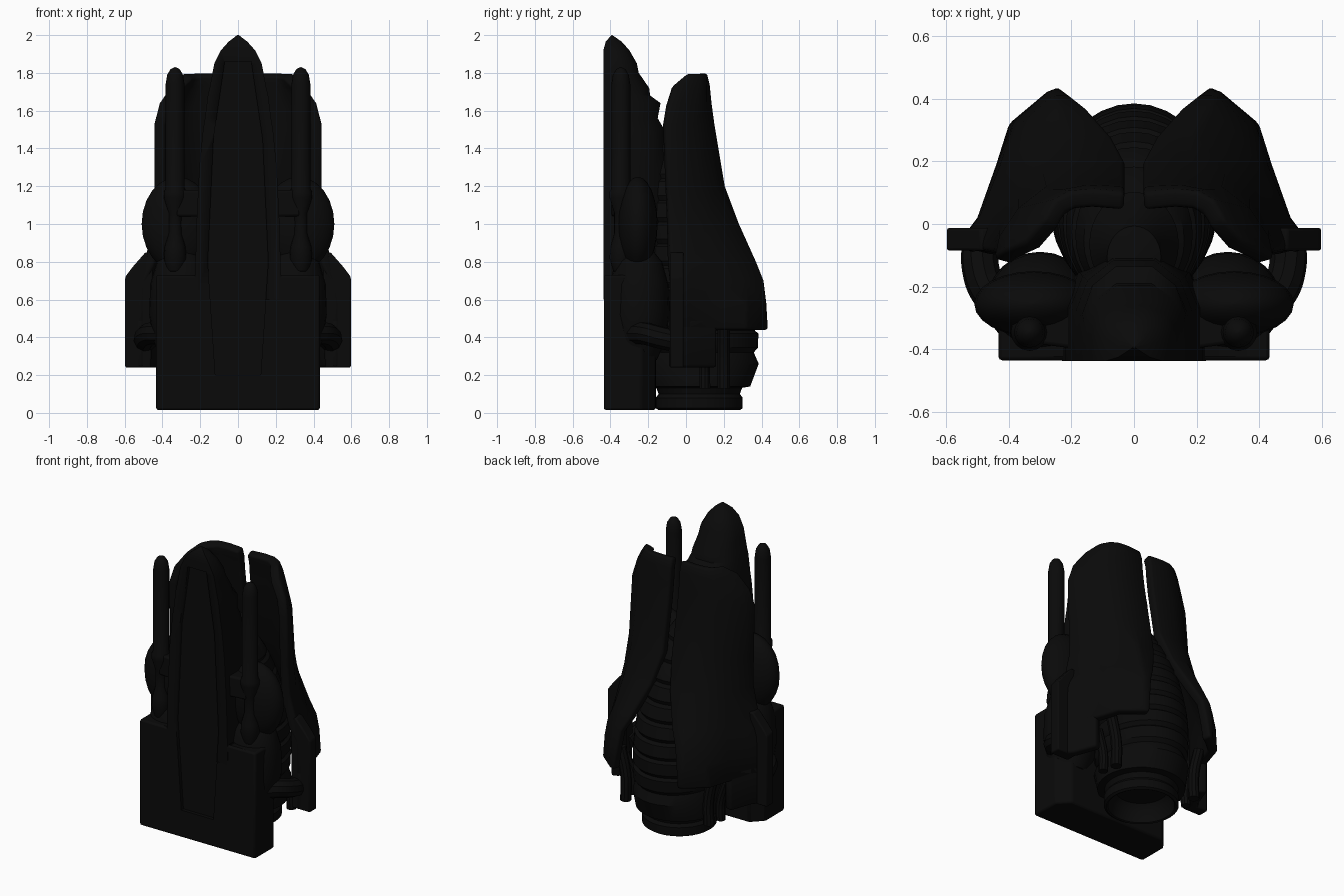
import bpy, bmesh, math
from mathutils import Vector

if "Cube" in bpy.data.objects:
    bpy.data.objects.remove(bpy.data.objects["Cube"])

black = bpy.data.materials.new("near_black")
black.diffuse_color = (0.003, 0.003, 0.003, 1)
black.use_nodes = True
black.node_tree.nodes["Principled BSDF"].inputs["Base Color"].default_value = black.diffuse_color


def finish(ob, angle=35):
    ob.data.materials.append(black)
    bpy.context.view_layer.objects.active = ob
    bpy.ops.object.select_all(action='DESELECT')
    ob.select_set(True)
    bpy.ops.object.shade_smooth_by_angle(angle=math.radians(angle))
    return ob


def mesh(name, verts, faces, angle=35):
    me = bpy.data.meshes.new(name)
    me.from_pydata(verts, [], faces)
    bm = bmesh.new()
    bm.from_mesh(me)
    bmesh.ops.recalc_face_normals(bm, faces=bm.faces)
    bm.to_mesh(me)
    bm.free()
    ob = bpy.data.objects.new(name, me)
    bpy.context.collection.objects.link(ob)
    return finish(ob, angle)


def loft(name, rows, closed=True, caps=True, angle=35):
    n = len(rows[0])
    faces = []
    for i in range(len(rows) - 1):
        for j in range(n if closed else n - 1):
            k = (j + 1) % n
            faces.append((i*n + j, i*n + k, (i+1)*n + k, (i+1)*n + j))
    if caps:
        faces += [tuple(range(n)), tuple(range((len(rows)-1)*n, len(rows)*n))]
    return mesh(name, [p for r in rows for p in r], faces, angle)


def ring(cx, cy, rx, ry, z, sides):
    return [(cx + rx*math.cos(2*math.pi*i/sides), cy + ry*math.sin(2*math.pi*i/sides), z)
            for i in range(sides)]


def lathe(name, cx, cy, profile, sides=24, sy=1.0):
    return loft(name, [ring(cx, cy, r, r*sy, z, sides) for r, z in profile])


def prism(name, pts, z0, z1):
    return loft(name, [[(x, y, z) for x, y in pts] for z in (z0, z1)])


def bevel(ob, w, seg=2):
    m = ob.modifiers.new("bevel", 'BEVEL')
    m.width, m.segments, m.limit_method = w, seg, 'ANGLE'
    return ob


def mirror(ob):
    m = ob.modifiers.new("mirror", 'MIRROR')
    m.use_mirror_merge = False
    return ob


def shell(name, rows):
    """Open curved panel, thickened towards the engine and mirrored."""
    ob = loft(name, rows, closed=False, caps=False, angle=50)
    me = ob.data
    if sum(p.normal.dot(Vector((p.center.x, p.center.y, 0))) for p in me.polygons) < 0:
        me.flip_normals()
    s = ob.modifiers.new("thickness", 'SOLIDIFY')
    s.thickness, s.offset = .06, -1
    return mirror(bevel(ob, .015))


def tube(name, pts, r):
    cu = bpy.data.curves.new(name, 'CURVE')
    cu.dimensions, cu.bevel_depth, cu.bevel_resolution = '3D', r, 3
    cu.use_fill_caps = True
    cu.resolution_u = 6
    sp = cu.splines.new('BEZIER')
    sp.bezier_points.add(len(pts) - 1)
    for b, p in zip(sp.bezier_points, pts):
        b.co = p
        b.handle_left_type = b.handle_right_type = 'AUTO'
    ob = bpy.data.objects.new(name, cu)
    bpy.context.collection.objects.link(ob)
    bpy.context.view_layer.objects.active = ob
    bpy.ops.object.select_all(action='DESELECT')
    ob.select_set(True)
    bpy.ops.object.convert(target='MESH')
    return finish(bpy.context.object)


# base housing with chamfered back corners
base = bevel(prism("base_housing", [(-.433, -.435), (.433, -.435), (.433, -.235), (.36, -.16),
                                    (-.36, -.16), (-.433, -.235)], .015, .73), .012)

# spine: (height, half width, back y), with stepped ribs near the top
spine_rows = [(.6, .23, -.08), (1.0, .22, -.08), (1.3, .205, -.10), (1.5, .185, -.115),
              (1.56, .175, -.15), (1.64, .165, -.135), (1.68, .16, -.19), (1.72, .15, -.195),
              (1.80, .135, -.25), (1.85, .125, -.26), (1.92, .09, -.3), (1.965, .05, -.34),
              (2.0, .004, -.39)]


def spine_row(z, w, b):
    f = -.437 if z < 1.93 else (-.425 if z < 1.99 else -.395)
    return [(-w, f, z), (w, f, z), (w, (f+b)/2, z), (w*.8, b-(b-f)*.2, z), (w*.35, b, z),
            (-w*.35, b, z), (-w*.8, b-(b-f)*.2, z), (-w, (f+b)/2, z)]


spine = loft("spine", [spine_row(*r) for r in spine_rows])


# long tapered recess down the front
def recess_row(y):
    return [(-.12, y, .2), (.12, y, .2), (.16, y, .8), (.13, y, 1.45), (.07, y, 1.86),
            (-.07, y, 1.86), (-.13, y, 1.45), (-.16, y, .8)]


cutter = loft("recess_cutter", [recess_row(-.5), recess_row(-.412)])
cutter.hide_render = True
cutter.hide_viewport = True
cutter.display_type = 'WIRE'
for ob in (base, spine):
    m = ob.modifiers.new("recess", 'BOOLEAN')
    m.operation, m.object, m.solver = 'DIFFERENCE', cutter, 'EXACT'

# ribbed engine body, oval in plan and leaning forward into the spine at the top
prof = [(.21, .13), (.27, .14), (.315, .26)]
for i in range(9):
    z = .32 + i*.115
    env = lambda t: .315*math.sqrt(max(.05, 1 - ((t - .5)/.9)**2))
    prof += [(env(z) - .02, z), (env(z + .025), z + .025), (env(z + .1), z + .1)]
prof += [(.1, 1.42), (.01, 1.44)]
loft("engine_body", [ring(0, .07 - .2*max(0, z - .5)**1.5, r*(.86 if z > .2 else 1), r, z, 32)
                     for r, z in prof])

# exhaust nozzle with hollow mouth
lathe("nozzle", 0, .07, [(.15, .14), (.19, .10), (.205, .02), (.215, .015), (.23, .025),
                         (.23, .08), (.215, .1), (.23, .14), (.2, .2)], 32)

# wrapped wing shells: each row runs from the inner back edge to the outer front edge
wing_rows = [
    (1.80, [(.03, .10), (.13, .11), (.20, .105), (.25, .08), (.275, .04), (.29, .01)]),
    (1.74, [(.03, .12), (.15, .125), (.23, .11), (.29, .07), (.33, .0), (.35, -.06)]),
    (1.64, [(.03, .13), (.16, .135), (.26, .11), (.33, .06), (.39, -.03), (.42, -.09)]),
    (1.53, [(.03, .145), (.18, .15), (.28, .12), (.37, .05), (.43, -.04), (.445, -.11)]),
    (1.20, [(.03, .205), (.18, .205), (.29, .16), (.37, .08), (.43, -.02), (.445, -.10)]),
    (1.00, [(.07, .28), (.20, .28), (.31, .21), (.385, .11), (.43, .01), (.45, -.09)]),
    (.80, [(.15, .37), (.24, .37), (.34, .28), (.41, .16), (.46, .03), (.50, -.08)]),
    (.70, [(.20, .41), (.26, .41), (.37, .31), (.43, .18), (.49, .03), (.55, -.06)]),
    (.58, [(.22, .425), (.27, .425), (.385, .325), (.44, .18), (.50, .02), (.56, -.06)]),
    (.44, [(.24, .44), (.28, .42), (.40, .32), (.44, .19), (.50, .02), (.56, -.06)])]
shell("wing_shell", [[(x, y, z) for x, y in r] for z, r in wing_rows])

# lower side skirt of each wing
shell("wing_skirt", [[(.447, .165, z), (.50, .02, z), (.56, -.06, z)] for z in (.50, .37, .24)])

# flat outer fin at the front of each wing
fin = loft("wing_fin", [[(x, y, z) for x, z in [(.46, .24), (.597, .24), (.597, .72),
                                               (.56, .77), (.49, .85), (.45, .85)]]
                        for y in (-.085, -.012)])
mirror(bevel(fin, .008))

# flattened side tanks
tank = [(.19*math.cos(a), 1.0 + .25*math.sin(a))
        for a in [math.radians(d) for d in range(-60, 91, 15)]]
tank = [(.14, .6)] + tank[:-1] + [(.005, 1.25)]
mirror(lathe("side_tank", .32, -.255, tank, 24, .55))

# slim rockets with collars
rocket = [(.015, .73), (.04, .75), (.06, .82), (.055, .88), (.035, .95), (.035, 1.06),
          (.06, 1.14), (.06, 1.17), (.05, 1.19), (.05, 1.74), (.042, 1.79),
          (.024, 1.82), (.003, 1.83)]
mirror(lathe("rocket", .333, -.345, rocket, 16))

# brackets that hold the rockets to the spine
mirror(bevel(prism("rocket_bracket", [(.17, -.40), (.33, -.38), (.33, -.31), (.17, -.28)],
                   1.04, 1.18), .012))

# rounded lower pods behind the housing
pod = [(.02, .25), (.1, .28), (.15, .38), (.17, .52), (.165, .68), (.13, .80), (.07, .87), (.01, .89)]
mirror(lathe("lower_pod", .30, -.25, pod, 24, .95))

# hoses linking the housing to the fins
mirror(tube("side_hose", [(.40, -.27, .42), (.46, -.22, .42), (.49, -.14, .40),
                          (.49, -.05, .38)], .06))

# small pipes under the wings
mirror(tube("lower_pipe", [(.33, .10, .13), (.33, .10, .25), (.38, .11, .40)], .03))
mirror(tube("rear_pipe", [(.31, .20, .13), (.31, .20, .30), (.35, .20, .48)], .035))
